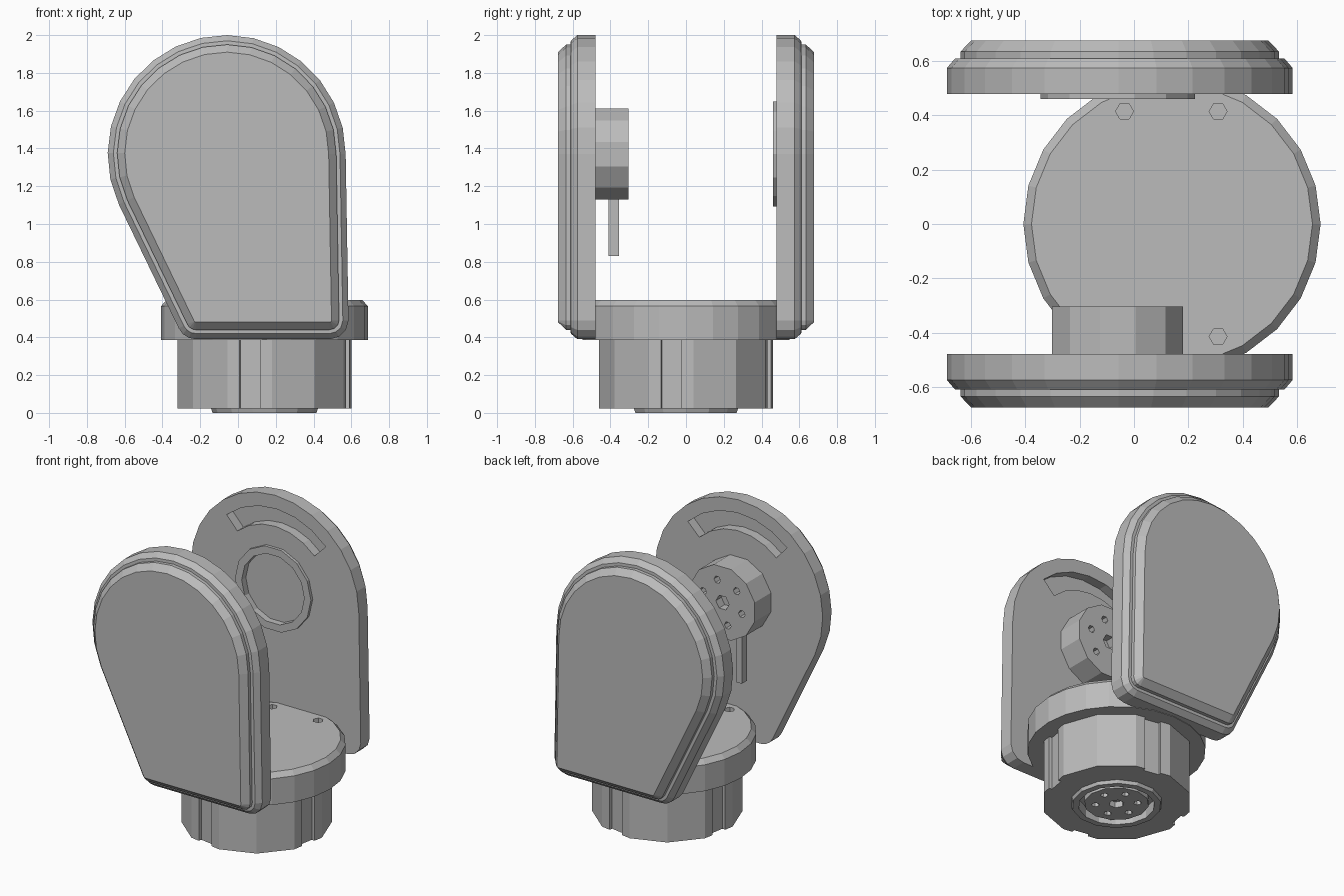
import bpy, bmesh, math
from mathutils import Vector, Matrix

cube = bpy.data.objects.get("Cube")
if cube:
    bpy.data.objects.remove(cube, do_unlink=True)

grey = bpy.data.materials.new("plain grey")
grey.use_nodes = True
colour = (0.5, 0.5, 0.5, 1)
grey.diffuse_color = colour
grey.node_tree.nodes["Principled BSDF"].inputs["Base Color"].default_value = colour

PIVOT = Vector((-0.06, 0, 1.37))
HUB = Vector((0.14, 0, 0))


def polar(r, degrees):
    a = math.radians(degrees)
    return r * math.cos(a), r * math.sin(a)


def loft(name, rings, closed=False):
    """Skin matching rings of points; cap the ends unless the rings close up."""
    bm = bmesh.new()
    loops = [[bm.verts.new(p) for p in ring] for ring in rings]
    n = len(loops[0])
    pairs = list(zip(loops, loops[1:]))
    if closed:
        pairs.append((loops[-1], loops[0]))
    else:
        bm.faces.new(loops[0])
        bm.faces.new(loops[-1])
    for a, b in pairs:
        for i in range(n):
            j = (i + 1) % n
            bm.faces.new((a[i], a[j], b[j], b[i]))
    bmesh.ops.recalc_face_normals(bm, faces=bm.faces)
    mesh = bpy.data.meshes.new(name)
    bm.to_mesh(mesh)
    bm.free()
    mesh.materials.append(grey)
    obj = bpy.data.objects.new(name, mesh)
    bpy.context.collection.objects.link(obj)
    return obj


def turned(name, centre, profile, sides, axis="Z", start=0, closed=False):
    """Lathe of (radius, position) pairs around the y or z axis."""
    rings = []
    for r, h in profile:
        ring = []
        for i in range(sides):
            u, v = polar(r, start + 360 * i / sides)
            offset = (u, v, h) if axis == "Z" else (u, h, v)
            ring.append(centre + Vector(offset))
        rings.append(ring)
    return loft(name, rings, closed)


def box(name, lo, hi):
    corners = [(0, 0), (1, 0), (1, 1), (0, 1)]
    return loft(name, [[((lo[0], hi[0])[a], (lo[1], hi[1])[b], z) for a, b in corners]
                       for z in (lo[2], hi[2])])


def cut(target, cutter):
    cutter.hide_render = True
    mod = target.modifiers.new("cut", "BOOLEAN")
    mod.operation = "DIFFERENCE"
    mod.solver = "EXACT"
    mod.object = cutter
    bpy.context.view_layer.objects.active = target
    bpy.ops.object.modifier_apply(modifier=mod.name)
    bpy.data.objects.remove(cutter, do_unlink=True)


def plate_outline(inset, y):
    """Big round head narrowing to two small rounded lower corners."""
    arcs = [(PIVOT.x, PIVOT.z, 0.63, 0, 205, 16),
            (-0.223, 0.49, 0.1, 205, 270, 3),
            (0.485, 0.49, 0.1, 270, 359, 3)]
    points = []
    for x, z, r, a, b, steps in arcs:
        for i in range(steps + 1):
            u, v = polar(r - inset, a + (b - a) * i / steps)
            points.append((x + u, y, z + v))
    return points


def side_plate(name, side):
    layers = [(0, 0.48), (0, 0.575), (0.03, 0.61), (0.05, 0.611),
              (0.05, 0.635), (0.09, 0.677)]
    plate = loft(name, [plate_outline(d, side * y) for d, y in layers])
    # Curved recess on the inner face
    rings = []
    for i in range(7):
        a = 45 + 87 * i / 6
        ring = []
        for r, y in [(0.42, 0.4), (0.54, 0.4), (0.54, 0.545), (0.42, 0.545)]:
            u, v = polar(r, a)
            ring.append(PIVOT + Vector((u, side * y, v)))
        rings.append(ring)
    cut(plate, loft("slot_cutter", rings))
    return plate


def drill(target, centre, reach, size, depth, axis):
    """One central hole with a circle of small ones round it."""
    spots = [(0, 0, size * 2)] + [polar(reach, 60 * i + 15) + (size,) for i in range(6)]
    for u, v, r in spots:
        offset = (u, v, 0) if axis == "Z" else (u, 0, v)
        cut(target, turned("hole_cutter", centre + Vector(offset),
                           [(r, -depth), (r, depth)], 6, axis))


# Upright plates
side_plate("front_plate", -1)
back_plate = side_plate("back_plate", 1)

# Pivot ring and its shallow socket on the back plate
cut(back_plate, turned("socket_cutter", PIVOT, [(0.235, 0.4), (0.235, 0.505)], 14, "Y"))
turned("pivot_ring", PIVOT, [(0.285, 0.485), (0.285, 0.46), (0.235, 0.46), (0.235, 0.485)],
       14, "Y", closed=True)

# Drive boss with bolt holes on the front plate
boss = turned("drive_boss", PIVOT, [(0.25, -0.49), (0.25, -0.305)], 12, "Y", start=15)
drill(boss, PIVOT + Vector((0, -0.305, 0)), 0.15, 0.025, 0.06, "Y")
box("boss_tab", (-0.17, -0.41, 0.83), (-0.13, -0.355, 1.18))

# Turntable disc with screw holes
disc = turned("turntable_disc", HUB, [(0.548, 0.387), (0.548, 0.565), (0.518, 0.597)], 24)
for x in (-0.035, 0.31):
    for y in (-0.415, 0.415):
        cut(disc, turned("screw_cutter", Vector((x, y, 0.6)), [(0.033, -0.06), (0.033, 0.06)], 6))

# Base drum with four upright grooves and a socket underneath
drum = turned("base_drum", HUB, [(0.463, 0.022), (0.463, 0.4)], 12, start=5)
for i in range(4):
    groove = box("groove_cutter", (0.425, -0.055, -0.1), (0.6, 0.055, 0.6))
    groove.data.transform(Matrix.Translation(HUB) @ Matrix.Rotation(math.radians(90 * i - 10), 4, "Z"))
    cut(drum, groove)
cut(drum, turned("socket_cutter", HUB, [(0.235, -0.1), (0.235, 0.07)], 14))
turned("base_ring", HUB, [(0.285, 0.03), (0.275, 0), (0.235, 0), (0.235, 0.03)], 14, closed=True)
coupling = turned("base_coupling", HUB, [(0.2, 0.08), (0.2, 0.012)], 12)
drill(coupling, HUB + Vector((0, 0, 0.012)), 0.13, 0.024, 0.04, "Z")
